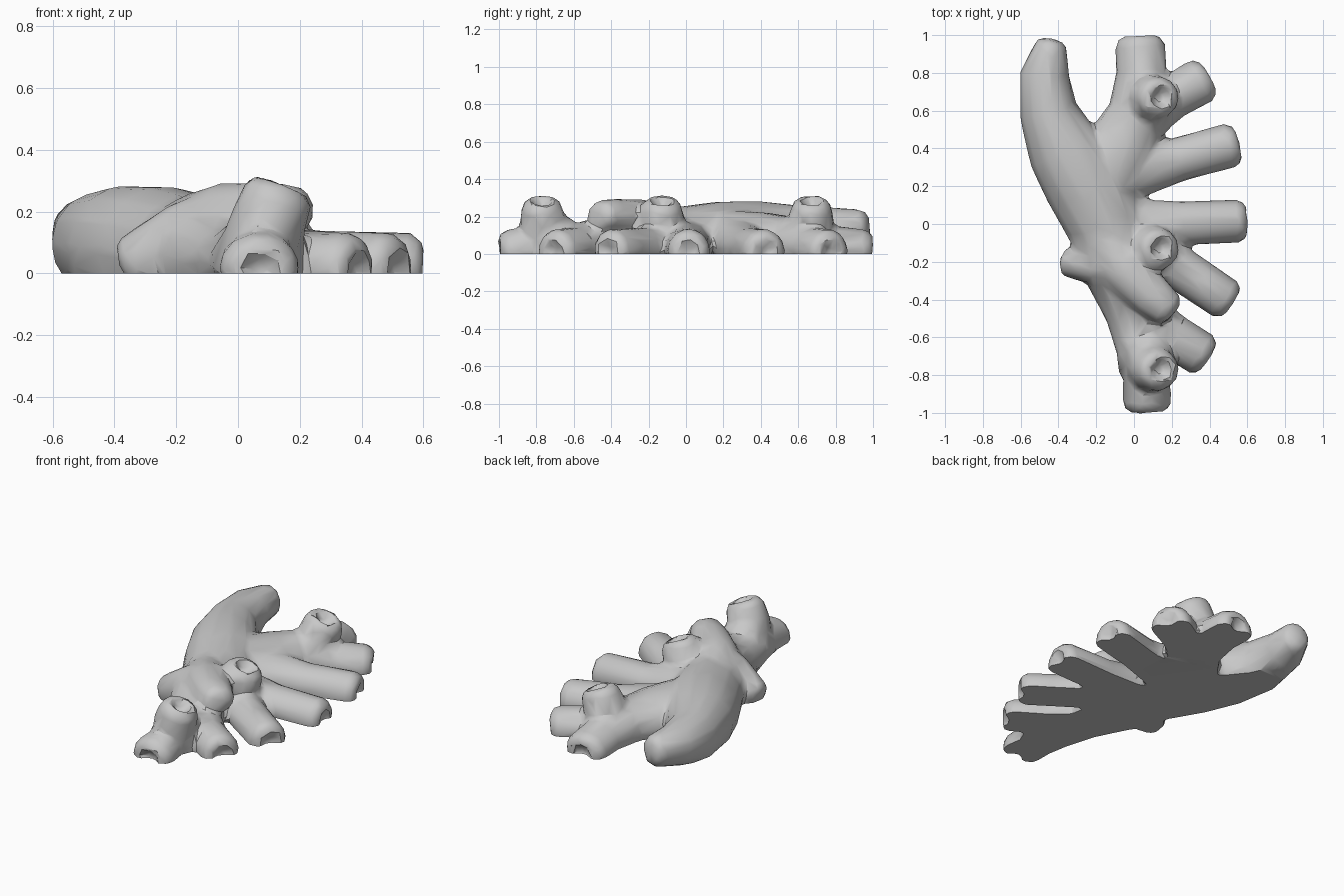
import bpy, bmesh, math
from mathutils import Vector

cube = bpy.data.objects.get("Cube")
if cube:
    bpy.data.objects.remove(cube, do_unlink=True)

SIDES = 14
bm = bmesh.new()


def limb(points, dimple=0.0):
    """Oval tube through (x, y, z, half width, half height), domed or dimpled at its end."""
    centres = [Vector(p[:3]) for p in points]
    heading = (centres[-1] - centres[0]).normalized()
    ref = Vector((0, 1, 0)) if abs(heading.z) > 0.6 else Vector((0, 0, 1))
    rings = []
    for i, p in enumerate(points):
        a, b = centres[max(i - 1, 0)], centres[min(i + 1, len(points) - 1)]
        rings.append((centres[i], (b - a).normalized(), p[3], p[4]))
    c, t, w, h = rings[-1]
    for scale, ahead in ((0.87, 0.3), (0.55, 0.47), (0.25, 0.5 - dimple)):
        rings.append((c + t * w * ahead, t, w * scale, h * scale))
    loops = []
    for c, t, w, h in rings:
        side = t.cross(ref).normalized()
        up = side.cross(t)
        angles = [math.tau * k / SIDES for k in range(SIDES)]
        loops.append([bm.verts.new(c + side * w * math.cos(a) + up * h * math.sin(a))
                      for a in angles])
    for lo, hi in zip(loops, loops[1:]):
        for k in range(SIDES):
            n = (k + 1) % SIDES
            bm.faces.new((lo[k], lo[n], hi[n], hi[k]))
    bm.faces.new(list(reversed(loops[0])))
    bm.faces.new(loops[-1])


# Curved trunk, ending in the raised tail
limb([(0.06, -0.76, 0.03, 0.125, 0.12), (0.01, -0.48, 0.04, 0.16, 0.13),
      (-0.09, -0.2, 0.06, 0.2, 0.18), (-0.15, 0.0, 0.06, 0.21, 0.2),
      (-0.25, 0.2, 0.07, 0.225, 0.215), (-0.37, 0.4, 0.09, 0.2, 0.197),
      (-0.455, 0.6, 0.1, 0.155, 0.165), (-0.475, 0.8, 0.13, 0.13, 0.122),
      (-0.44, 0.935, 0.14, 0.09, 0.1)])

# Thick arm leading to the back branches
limb([(-0.18, 0.15, 0.07, 0.18, 0.17), (-0.06, 0.42, 0.06, 0.19, 0.165),
      (0.02, 0.6, 0.05, 0.155, 0.145), (0.04, 0.8, 0.03, 0.135, 0.12),
      (0.035, 0.94, 0.02, 0.135, 0.115)], 0.35)

# Low side branches: base, tip and half width in plan
for bx, by, tx, ty, w in ((0.06, 0.59, 0.35, 0.755, 0.125), (-0.03, 0.27, 0.505, 0.415, 0.12),
                          (-0.05, -0.01, 0.55, 0.015, 0.115), (-0.02, -0.06, 0.48, -0.395, 0.115),
                          (0.05, -0.49, 0.35, -0.685, 0.12), (0.05, -0.6, 0.07, -0.94, 0.133)):
    limb([(bx, by, 0.06, 0.15, 0.13), ((bx + tx) / 2, (by + ty) / 2, 0.03, 0.118, 0.112),
          (tx, ty, 0.015, w, 0.12)], 0.35)

# Rounded leaning knobs on flared bases, each with a shallow crater
for y, base in ((0.67, 0.62), (-0.13, -0.11), (-0.77, -0.7)):
    mid = (y + base) / 2
    limb([(0.06, base, 0.0, 0.16, 0.2), (0.085, mid, 0.12, 0.13, 0.15),
          (0.1, y, 0.175, 0.122, 0.125), (0.127, y, 0.24, 0.12, 0.113)], 0.55)

# Overhanging finger and the spur behind it
limb([(-0.14, -0.12, 0.12, 0.13, 0.14), (-0.03, -0.26, 0.18, 0.13, 0.117),
      (0.09, -0.375, 0.2, 0.115, 0.097), (0.17, -0.445, 0.205, 0.1, 0.085)])
limb([(-0.02, -0.24, 0.17, 0.1, 0.12), (-0.17, -0.23, 0.11, 0.1, 0.125),
      (-0.335, -0.205, 0.03, 0.085, 0.1)])

bmesh.ops.recalc_face_normals(bm, faces=bm.faces[:])
mesh = bpy.data.meshes.new("branching_body")
bm.to_mesh(mesh)
bm.free()
body = bpy.data.objects.new("branching_body", mesh)
bpy.context.collection.objects.link(body)

# Fuse the limbs, soften the joins and reduce to broad facets
fuse = body.modifiers.new("fuse", "REMESH")
fuse.mode = "VOXEL"
fuse.voxel_size = 0.016
soften = body.modifiers.new("soften", "SMOOTH")
soften.factor = 0.5
soften.iterations = 9
reduce = body.modifiers.new("reduce", "DECIMATE")
reduce.ratio = 0.05
graph = bpy.context.evaluated_depsgraph_get()
fused = bpy.data.meshes.new_from_object(body.evaluated_get(graph))
body.modifiers.clear()
body.data = fused
fused.name = "branching_body"

# Slice flat at the ground and close the underside
bm = bmesh.new()
bm.from_mesh(fused)
cut = bmesh.ops.bisect_plane(bm, geom=bm.verts[:] + bm.edges[:] + bm.faces[:],
                             plane_co=(0, 0, 0), plane_no=(0, 0, 1), clear_inner=True)
rim = [e for e in cut["geom_cut"] if isinstance(e, bmesh.types.BMEdge)]
bmesh.ops.triangle_fill(bm, edges=rim, use_beauty=True, normal=(0, 0, -1))
bmesh.ops.recalc_face_normals(bm, faces=bm.faces[:])
bm.to_mesh(fused)
bm.free()

# Plain grey surface
grey = bpy.data.materials.new("stone_grey")
grey.use_nodes = True
colour = (0.58, 0.58, 0.58, 1)
grey.diffuse_color = colour
grey.node_tree.nodes["Principled BSDF"].inputs["Base Color"].default_value = colour
fused.materials.clear()
fused.materials.append(grey)

bpy.ops.object.select_all(action="DESELECT")
body.select_set(True)
bpy.context.view_layer.objects.active = body
bpy.ops.object.shade_smooth_by_angle(angle=math.radians(35))
